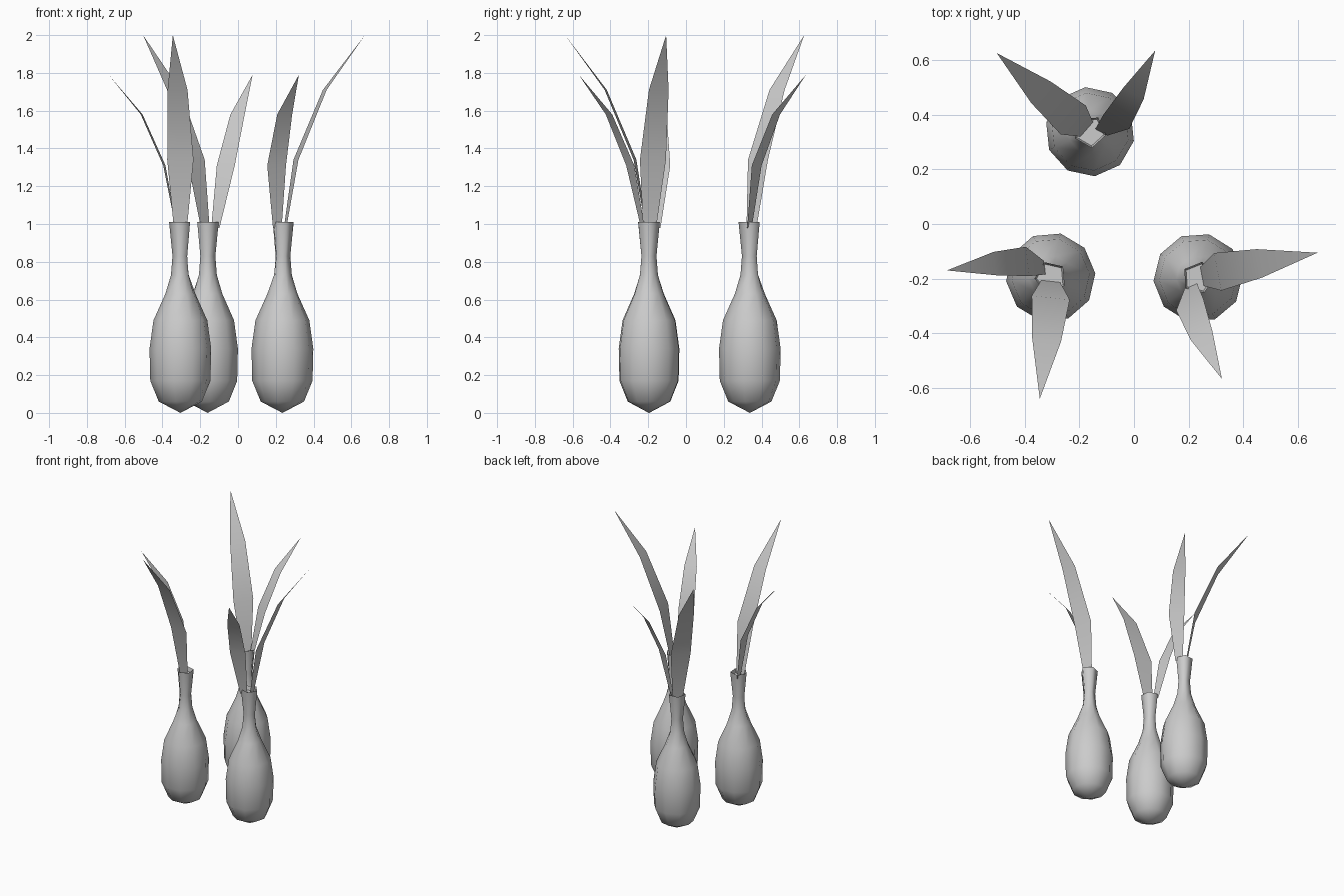
import bpy, bmesh
from math import cos, sin, pi, radians
from mathutils import Vector, Matrix

if "Cube" in bpy.data.objects:
    bpy.data.objects.remove(bpy.data.objects["Cube"])

grey = bpy.data.materials.new("plain grey")
grey.use_nodes = True
grey.diffuse_color = (0.6, 0.6, 0.6, 1)
grey.node_tree.nodes["Principled BSDF"].inputs["Base Color"].default_value = (0.6, 0.6, 0.6, 1)


def finish(name, bm, place):
    mesh = bpy.data.meshes.new(name)
    bm.transform(place)
    bm.to_mesh(mesh)
    bm.free()
    mesh.materials.append(grey)
    mesh.shade_smooth()
    bpy.context.collection.objects.link(bpy.data.objects.new(name, mesh))


# Bulb profile: radius, height, how far the ring pinches from ten sides to five
PROFILE = [(0.115, 0.06, 0), (0.16, 0.17, 0), (0.164, 0.34, 0), (0.143, 0.49, 0),
           (0.08, 0.63, 0), (0.05, 0.73, 0.6), (0.042, 0.83, 1), (0.06, 1.01, 1),
           (0.052, 0.98, 1)]
SIDES = 10
FLAT = 1 - cos(pi / 5)


def bulb(name, place):
    bm = bmesh.new()
    rings = []
    for radius, z, pinch in PROFILE:
        ring = []
        for i in range(SIDES):
            a = radians(41) + i * 2 * pi / SIDES
            r = radius * (1 - pinch * FLAT * (i % 2))
            ring.append(bm.verts.new((r * cos(a), r * sin(a), z)))
        rings.append(ring)
    base = bm.verts.new((0, 0, 0))
    for i in range(SIDES):
        j = (i + 1) % SIDES
        bm.faces.new((base, rings[0][j], rings[0][i]))
        for low, high in zip(rings, rings[1:]):
            bm.faces.new((low[i], low[j], high[j], high[i]))
    bm.faces.new(rings[-1])
    # crisp rim around the mouth
    bm.normal_update()
    for e in bm.edges:
        if all(v.co.z > 0.97 for v in e.verts):
            e.smooth = False
    finish(name, bm, place)


# Leaf stations: centre x, y, z and half width, ending in a pointed tip
TALL = [(0, -0.015, 0.98, 0.035), (0, -0.075, 1.34, 0.07),
        (-0.015, -0.23, 1.71, 0.053), (-0.04, -0.445, 2.0, 0)]
SHORT = [(-0.022, 0.035, 0.98, 0.025), (-0.085, 0.058, 1.31, 0.054),
         (-0.205, 0.05, 1.58, 0.043), (-0.38, 0.025, 1.79, 0)]


def leaf(name, stations, place):
    bm = bmesh.new()
    heading = Vector(stations[-1][:3]) - Vector(stations[1][:3])
    side = heading.cross(Vector((0, 0, 1))).normalized()
    pairs = []
    for x, y, z, half in stations[:-1]:
        c = Vector((x, y, z))
        pairs.append((bm.verts.new(c - side * half), bm.verts.new(c + side * half)))
    tip = bm.verts.new(stations[-1][:3])
    for (a, b), (c, d) in zip(pairs, pairs[1:]):
        bm.faces.new((a, b, d, c))
    bm.faces.new((*pairs[-1], tip))
    finish(name, bm, place)


# Three sprouting bulbs, the same plant turned to different directions
PLANTS = {"right": (-0.305, -0.195, 0), "left": (0.235, -0.197, 107), "back": (-0.161, 0.338, 235)}
for label, (x, y, turn) in PLANTS.items():
    place = Matrix.Translation((x, y, 0)) @ Matrix.Rotation(radians(turn), 4, "Z")
    bulb(label + "_bulb", place)
    leaf(label + "_tall_leaf", TALL, place)
    leaf(label + "_short_leaf", SHORT, place)
